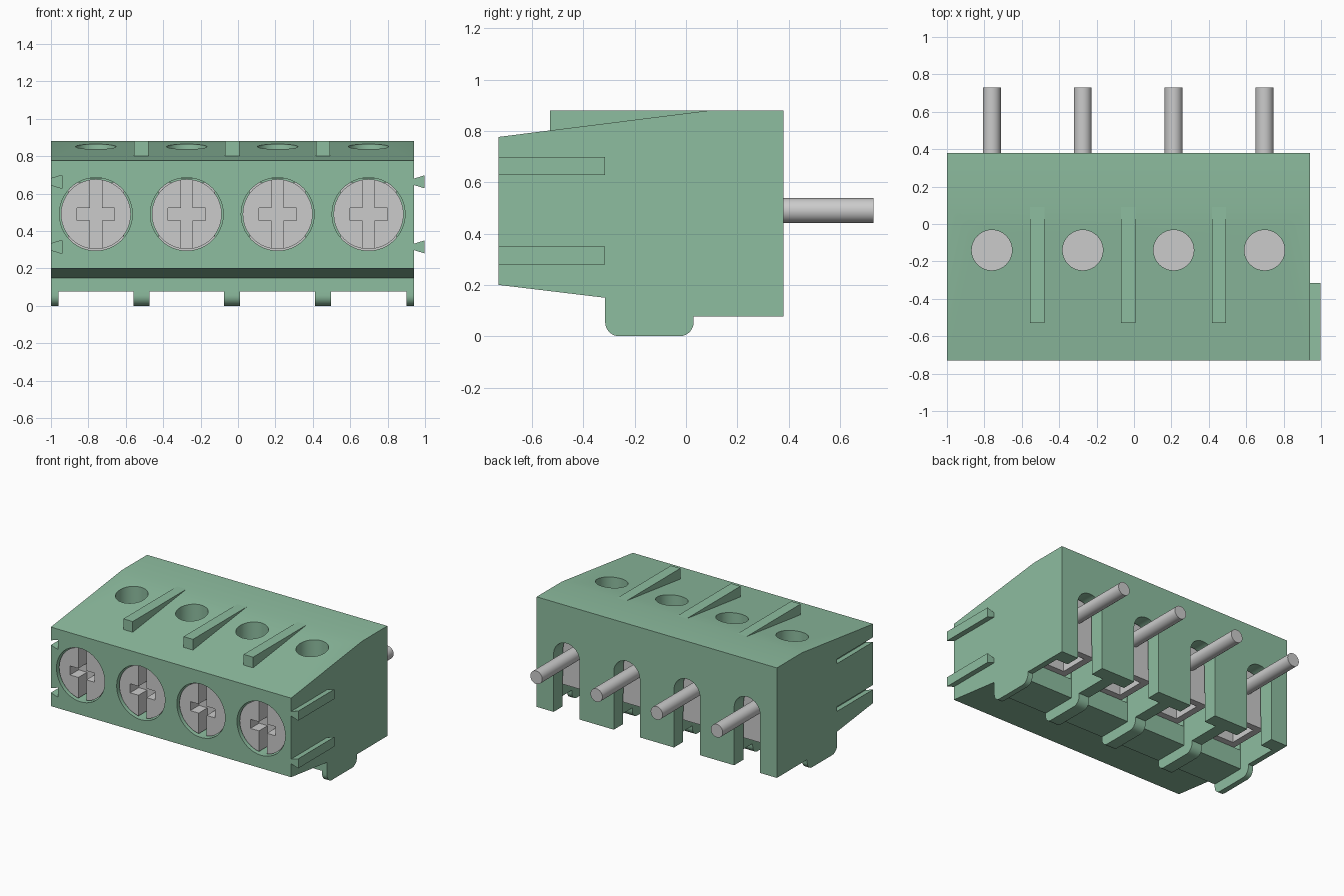
import bpy, bmesh, math
from mathutils import Vector

if "Cube" in bpy.data.objects:
    bpy.data.objects.remove(bpy.data.objects["Cube"])

green = bpy.data.materials.new("green_plastic")
green.diffuse_color = (0.27, 0.51, 0.35, 1)
green.use_nodes = True
green.node_tree.nodes["Principled BSDF"].inputs["Base Color"].default_value = green.diffuse_color

POLES = [-0.76 + 0.486 * i for i in range(4)]
DIVIDERS = [-0.517 + 0.486 * i for i in range(3)]


def prism(name, pts, axis, a, b, mat=None):
    """Extrude a 2D profile along x (points y,z) or along y (points x,z)."""
    place = (lambda p, t: (t, p[0], p[1])) if axis == 'x' else (lambda p, t: (p[0], t, p[1]))
    bm = bmesh.new()
    face = bm.faces.new([bm.verts.new(place(p, a)) for p in pts])
    ext = bmesh.ops.extrude_face_region(bm, geom=[face])
    moved = [v for v in ext['geom'] if isinstance(v, bmesh.types.BMVert)]
    bmesh.ops.translate(bm, verts=moved, vec=Vector(place((0, 0), b - a)))
    bmesh.ops.recalc_face_normals(bm, faces=bm.faces[:])
    mesh = bpy.data.meshes.new(name)
    bm.to_mesh(mesh)
    bm.free()
    ob = bpy.data.objects.new(name, mesh)
    bpy.context.collection.objects.link(ob)
    if mat:
        mesh.materials.append(mat)
    return ob


def box(name, x0, x1, y0, y1, z0, z1):
    return prism(name, [(x0, z0), (x1, z0), (x1, z1), (x0, z1)], 'y', y0, y1)


def arc(cx, cz, r, start, end, n):
    return [(cx + r * math.cos(math.radians(start + (end - start) * i / n)),
             cz + r * math.sin(math.radians(start + (end - start) * i / n)))
            for i in range(n + 1)]


def rod(name, x, z, r, y0, y1, n=48):
    return prism(name, arc(x, z, r, 0, 360, n)[:-1], 'y', y0, y1)


def cut(ob, cutter):
    cutter.hide_render = True
    mod = ob.modifiers.new("cut", 'BOOLEAN')
    mod.object = cutter
    mod.operation = 'DIFFERENCE'
    mod.solver = 'EXACT'
    bpy.context.view_layer.objects.active = ob
    bpy.ops.object.modifier_apply(modifier=mod.name)
    bpy.data.objects.remove(cutter)


def smooth(ob):
    bpy.ops.object.select_all(action='DESELECT')
    ob.select_set(True)
    bpy.context.view_layer.objects.active = ob
    bpy.ops.object.shade_smooth_by_angle(angle=math.radians(30))


def dovetail(x, z):
    return [(x, z - 0.017), (x + 0.058, z - 0.035), (x + 0.058, z + 0.035), (x, z + 0.017)]


# Housing block with sloped wire-entry face
housing = prism("housing", [(-0.73, 0.20), (-0.315, 0.15), (-0.315, 0.077), (0.38, 0.077),
                            (0.38, 0.88), (0.09, 0.88), (-0.73, 0.777)], 'x', -1, 0.94, green)

for x in POLES:
    # Clamp chamber and its opening underneath
    cut(housing, box("chamber_cutter", x - 0.195, x + 0.195, -0.29, 0.27, 0.22, 0.68))
    cut(housing, box("bottom_cutter", x - 0.2, x + 0.2, -0.05, 0.275, -0.1, 0.30))
    # Arched pin slot in the back wall
    arch = [(x - 0.105, -0.1), (x + 0.105, -0.1)] + arc(x, 0.5, 0.105, 0, 180, 20)
    cut(housing, prism("slot_cutter", arch, 'y', 0.2, 0.5))
    # Screw bore in front
    cut(housing, rod("bore_cutter", x, 0.49, 0.195, -0.9, -0.2))
    # Wire hole in the top
    hole = rod("wire_hole_cutter", 0, 0, 0.108, -0.2, 0.2, 40)
    hole.rotation_euler.x = math.pi / 2
    hole.location = (x, -0.14, 0.80)
    bpy.context.view_layer.update()
    cut(housing, hole)

# Interlocking grooves on the left, matching tabs on the right
for z in (0.663, 0.315):
    groove = dovetail(-1, z)
    groove = [(-1.02, z - 0.012), *groove[:], (-1.02, z + 0.012)]
    cut(housing, prism("groove_cutter", groove, 'y', -0.8, -0.315))
    prism("side_tab", dovetail(0.94, z), 'y', -0.73, -0.315, green)
smooth(housing)

# Top ribs between wire holes
for x in DIVIDERS:
    prism("top_rib", [(-0.53, 0.785), (0.04, 0.86), (0.09, 0.88), (-0.53, 0.88)],
          'x', x - 0.038, x + 0.038, green)

# Rounded feet under the dividers and end walls
foot = [(-0.315, 0.077)] + arc(-0.26, 0.055, 0.055, 180, 270, 8) \
    + arc(-0.025, 0.055, 0.055, 270, 360, 8) + [(0.03, 0.077)]
for x0, x1 in [(-1, -0.96)] + [(x - 0.043, x + 0.043) for x in DIVIDERS] + [(0.9, 0.94)]:
    smooth(prism("foot", foot, 'x', x0, x1, green))

for x in POLES:
    # Clamp screw with a full vertical slot and a short cross slot
    screw = rod("clamp_screw", x, 0.49, 0.187, -0.71, -0.27)
    cut(screw, box("slot_cutter", x - 0.032, x + 0.032, -0.8, -0.61, 0.2, 0.8))
    cut(screw, box("cross_cutter", x - 0.1, x + 0.1, -0.8, -0.61, 0.457, 0.523))
    smooth(screw)
    # Wire clamp cage, open underneath
    cage = box("clamp_cage", x - 0.15, x + 0.15, -0.28, 0.25, 0.225, 0.66)
    cut(cage, box("cage_cutter", x - 0.10, x + 0.10, -0.01, 0.20, 0.1, 0.62))
    # Solder pin
    smooth(rod("solder_pin", x, 0.49, 0.048, 0.1, 0.73, 32))
